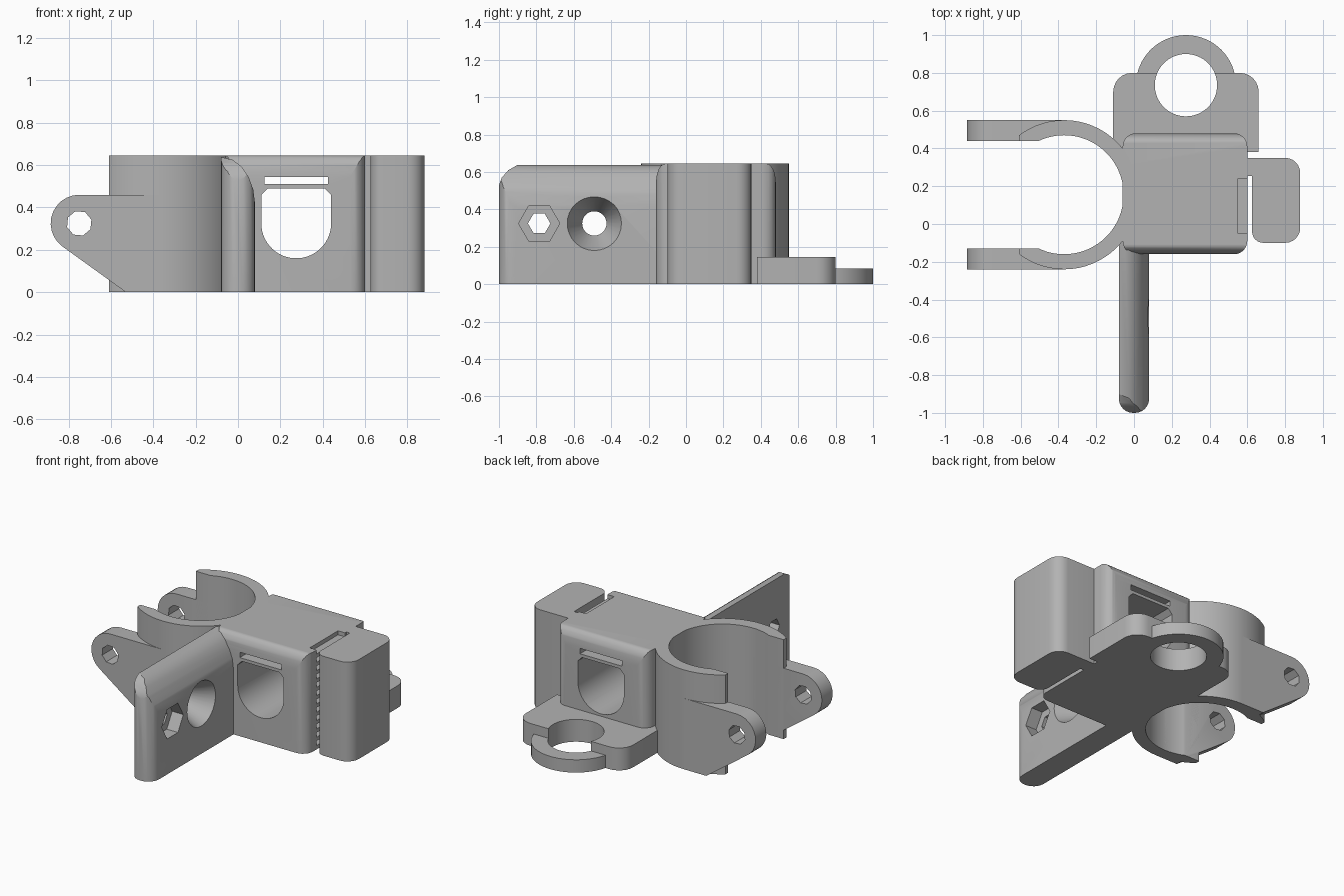
import bpy, bmesh, math
from mathutils import Vector, Matrix

if "Cube" in bpy.data.objects:
    bpy.data.objects.remove(bpy.data.objects["Cube"], do_unlink=True)

H = 0.645          # full height
grey = bpy.data.materials.new("plain_grey")
grey.use_nodes = True
COL = (0.45, 0.45, 0.45, 1)
grey.diffuse_color = COL
grey.node_tree.nodes["Principled BSDF"].inputs["Base Color"].default_value = COL


def finish(name, bm):
    bmesh.ops.recalc_face_normals(bm, faces=bm.faces)
    me = bpy.data.meshes.new(name)
    bm.to_mesh(me)
    bm.free()
    ob = bpy.data.objects.new(name, me)
    bpy.context.collection.objects.link(ob)
    return ob


def rounded(corners, n=6):
    """Polygon from (a, b, radius) corners, filleting those with a radius."""
    out = []
    for i, (a, b, r) in enumerate(corners):
        p = Vector((a, b))
        if not r:
            out.append(p)
            continue
        u = (Vector(corners[i - 1][:2]) - p).normalized()
        v = (Vector(corners[(i + 1) % len(corners)][:2]) - p).normalized()
        half = u.angle(v) / 2
        c = p + (u + v).normalized() * r / math.sin(half)
        s = p + u * r / math.tan(half) - c
        e = p + v * r / math.tan(half) - c
        for k in range(n + 1):
            t = k / n
            d = (s * math.sin((1 - t) * s.angle(e)) + e * math.sin(t * s.angle(e)))
            out.append(c + d.normalized() * r)
    return out


def circle(a, b, r, n=64, start=0.0, sweep=2 * math.pi):
    """Closed circle, or an open arc when sweep is smaller."""
    steps = n if abs(sweep) > 6.28 else n - 1
    return [Vector((a + r * math.cos(start + sweep * k / steps),
                    b + r * math.sin(start + sweep * k / steps))) for k in range(n)]


def prism(name, pts, axis, lo, hi):
    """Extrude a 2D outline along an axis."""
    place = {"x": lambda p, h: (h, p[0], p[1]),
             "y": lambda p, h: (p[0], h, p[1]),
             "z": lambda p, h: (p[0], p[1], h)}[axis]
    bm = bmesh.new()
    a = [bm.verts.new(place(p, lo)) for p in pts]
    b = [bm.verts.new(place(p, hi)) for p in pts]
    bm.faces.new(a)
    bm.faces.new(b)
    for i in range(len(pts)):
        j = (i + 1) % len(pts)
        bm.faces.new((a[i], a[j], b[j], b[i]))
    return finish(name, bm)


def box(name, x, y, z):
    return prism(name, [(x[0], y[0]), (x[1], y[0]), (x[1], y[1]), (x[0], y[1])], "z", *z)


def carve(ob, tools, op="DIFFERENCE"):
    """Apply booleans in order and discard the tools."""
    for t in tools:
        t.hide_render = True
        m = ob.modifiers.new("cut", "BOOLEAN")
        m.operation, m.object, m.solver = op, t, "EXACT"
        bpy.context.view_layer.update()
        dg = bpy.context.evaluated_depsgraph_get()
        me = bpy.data.meshes.new_from_object(ob.evaluated_get(dg))
        ob.modifiers.clear()
        ob.data = me
        bpy.data.objects.remove(t, do_unlink=True)
    return ob


parts = []

# clamp ring, open on one side
CX, CY = -0.37, 0.155


def bore():
    return prism("bore", circle(CX, CY, 0.315), "z", -0.1, 0.8)


ring = prism("clamp_ring", circle(CX, CY, 0.395), "z", 0, H)
parts.append(carve(ring, [bore(),
                          box("slot", (-1, -0.4), (-0.13, 0.44), (-0.1, 0.8)),
                          box("trim", (-1, -0.61), (-0.5, 0.8), (-0.1, 0.8))]))

# clamp ears with bolt holes
ear_arc = circle(-0.75, 0.325, 0.135, 12, math.radians(235), math.radians(-145))
ear_outline = [(CX, 0), (-0.53, 0)] + ear_arc + [(CX, 0.46)]
for side, lo, hi in (("front", -0.24, -0.13), ("back", 0.44, 0.55)):
    ear = prism(side + "_clamp_ear", ear_outline, "y", lo, hi)
    hole = prism("hole", circle(-0.75, 0.325, 0.06, 8, 0.3), "y", lo - 0.1, hi + 0.1)
    parts.append(carve(ear, [bore(), hole]))

# main body: rounded plan with softened front and back top edges
body = prism("body", rounded([(-0.06, -0.16, 0.07), (0.6, -0.16, 0.07),
                              (0.6, 0.48, 0.07), (-0.06, 0.48, 0.07)]), "z", 0, H)
side_arc = [Vector((0.43 + 0.05 * math.cos(t * math.pi / 12),
                    0.545 + 0.1 * math.sin(t * math.pi / 12))) for t in range(7)]
side_profile = ([(-0.16, -0.1), (0.48, -0.1)] + side_arc
                + [(0.32 - p[0], p[1]) for p in reversed(side_arc)])
carve(body, [prism("soft_top", side_profile, "x", -0.3, 0.8)], "INTERSECT")
window = ([(0.14, 0.49), (0.11, 0.46)]
          + circle(0.275, 0.325, 0.165, 28, math.pi, math.pi)
          + [(0.44, 0.46), (0.41, 0.49)])
cuts = [prism("window", window, "y", -0.4, 0.8),
        box("tie_slot", (0.125, 0.425), (-0.4, 0.8), (0.51, 0.545))]
# belt teeth on the side face
for k in range(12):
    z = 0.025 + k * 0.054
    cuts.append(box("tooth", (0.55, 0.7), (-0.05, 0.24), (z, z + 0.03)))
parts.append(carve(body, cuts))

# belt clip block joined at its back corner
parts.append(prism("belt_clip", rounded([
    (0.625, -0.1, 0.06), (0.88, -0.1, 0.08), (0.88, 0.35, 0.08),
    (0.58, 0.35, 0), (0.58, 0.255, 0), (0.625, 0.255, 0)]), "z", 0, H))

# arm plate with one rounded top edge, rounded tip
arm = prism("arm", [(-0.08, 0), (0.08, 0), (0.08, 0.42), (0.072, 0.485), (0.05, 0.545),
                    (0.015, 0.595), (-0.025, 0.625), (-0.08, 0.638)], "y", -1, 0)
tip_plan = rounded([(-0.08, -1, 0.075), (0.08, -1, 0.075), (0.08, 0, 0), (-0.08, 0, 0)])
tip_side = [(-1, -0.1), (0, -0.1), (0, 0.8), (-0.9, 0.8), (-0.9, 0.638),
            (-0.95, 0.61), (-0.985, 0.57), (-1, 0.53)]
carve(arm, [prism("tip_plan", tip_plan, "z", -0.1, 0.8),
            prism("tip_side", tip_side, "x", -0.2, 0.2)], "INTERSECT")
# nut trap, bolt hole and countersunk hole
bm = bmesh.new()
bmesh.ops.create_cone(bm, cap_ends=True, segments=32, radius1=0.06, radius2=0.15, depth=0.18,
                      matrix=Matrix.Translation((0, -0.49, 0.325))
                      @ Matrix.Rotation(math.pi / 2, 4, "Y"))
parts.append(carve(arm, [
    prism("bolt_hole", circle(-0.785, 0.325, 0.06, 6), "x", -0.3, 0.3),
    prism("nut_trap", circle(-0.785, 0.325, 0.11, 6), "x", 0.0, 0.3),
    finish("countersink", bm)]))

# foot plate and lower sensor ring


def sensor_hole():
    return prism("sensor_hole", circle(0.275, 0.735, 0.165), "z", -0.1, 0.4)


foot = prism("foot_plate", rounded([(-0.11, 0.38, 0), (0.66, 0.38, 0),
                                    (0.66, 0.8, 0.1), (-0.11, 0.8, 0.1)]), "z", 0, 0.145)
parts.append(carve(foot, [sensor_hole()]))
sensor = prism("sensor_ring", circle(0.275, 0.735, 0.265), "z", 0, 0.083)
parts.append(carve(sensor, [sensor_hole()]))

# material and smooth shading with sharp edges kept
for ob in parts:
    ob.data.materials.clear()
    ob.data.materials.append(grey)
    for f in ob.data.polygons:
        f.material_index = 0
        f.use_smooth = True
    ob.data.set_sharp_from_angle(angle=math.radians(30))
